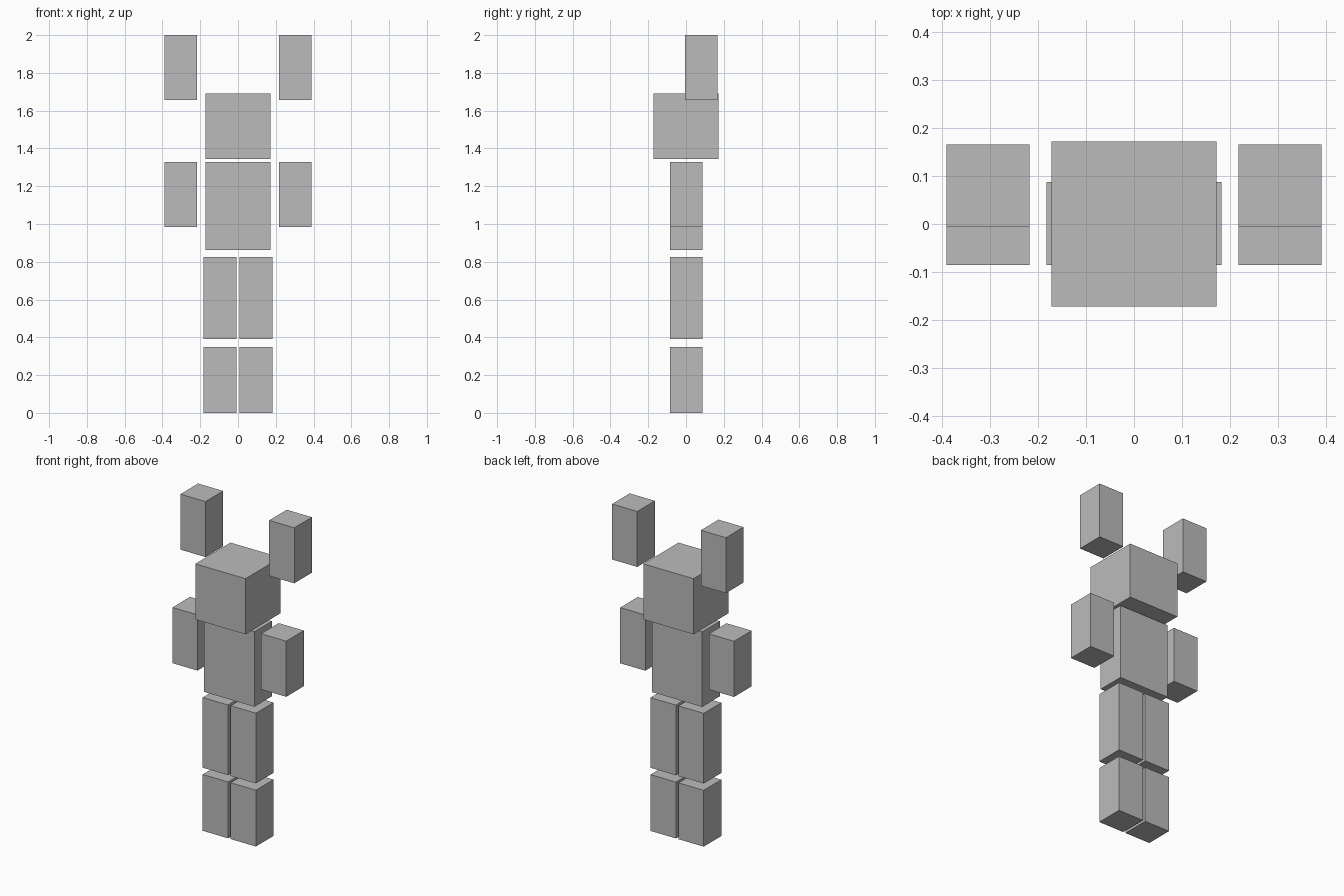
import bpy

default = bpy.data.objects.get("Cube")
if default:
    bpy.data.objects.remove(default, do_unlink=True)

# Single plain grey for the whole figure
GREY = (0.5, 0.5, 0.5, 1.0)
grey = bpy.data.materials.new("plain grey")
grey.use_nodes = True
grey.diffuse_color = GREY
grey.node_tree.nodes["Principled BSDF"].inputs["Base Color"].default_value = GREY

LIMB = 0.172         # thickness of a limb block
HEAD = 2 * LIMB      # edge of the head cube


def block(name, x, y, bottom, top, width, depth):
    """Flat-sided box centred on x, y and spanning bottom to top."""
    bpy.ops.mesh.primitive_cube_add(size=1, location=(x, y, (bottom + top) / 2))
    obj = bpy.context.object
    obj.name = name
    obj.scale = (width, depth, top - bottom)
    bpy.ops.object.transform_apply(location=False, rotation=False, scale=True)
    obj.data.materials.append(grey)
    return obj


# Head and torso
block("head", 0, 0, 1.345, 1.69, HEAD, HEAD)
block("torso", 0, 0.001, 0.863, 1.328, HEAD, LIMB)

# Paired limbs, mirrored across x
for side, sign in (("left", 1), ("right", -1)):
    block(side + "_lower_leg", sign * 0.0955, 0.001, 0, 0.349, 0.174, LIMB)
    block(side + "_upper_leg", sign * 0.0955, 0.001, 0.391, 0.826, 0.174, LIMB)
    block(side + "_upper_arm", sign * 0.304, 0.001, 0.983, 1.328, LIMB, LIMB)
    block(side + "_raised_forearm", sign * 0.304, 0.08, 1.656, 2.0, LIMB, LIMB)
